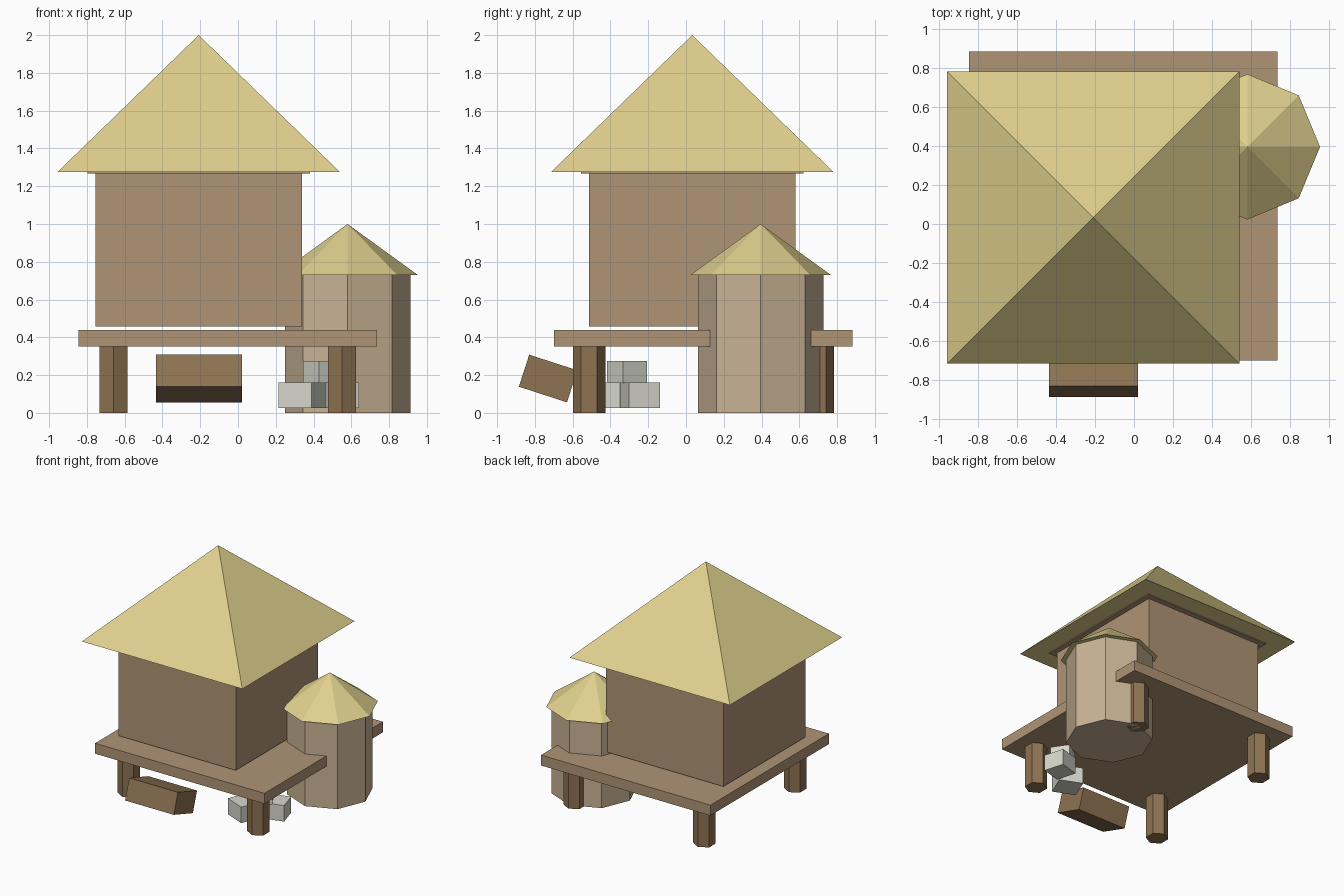
import bpy
from math import radians, sqrt

if "Cube" in bpy.data.objects:
    bpy.data.objects.remove(bpy.data.objects["Cube"])


def material(name, rgb):
    m = bpy.data.materials.new(name)
    m.diffuse_color = (*rgb, 1)
    m.use_nodes = True
    m.node_tree.nodes["Principled BSDF"].inputs["Base Color"].default_value = m.diffuse_color
    return m


THATCH = material("thatch", (0.74, 0.63, 0.27))
PLANK = material("plank", (0.43, 0.30, 0.18))
TIMBER = material("timber", (0.27, 0.17, 0.085))
CLAY = material("clay", (0.58, 0.45, 0.30))
STONE = material("stone", (0.68, 0.68, 0.61))


def finish(name, mat):
    o = bpy.context.object
    o.name = name
    o.data.materials.append(mat)
    return o


def box(name, mat, centre, size, rot=(0, 0, 0)):
    bpy.ops.mesh.primitive_cube_add(size=1, location=centre, rotation=[radians(a) for a in rot])
    o = finish(name, mat)
    o.scale = size
    return o


def cone(name, mat, sides, r1, r2, x, y, z0, z1, turn=0):
    bpy.ops.mesh.primitive_cone_add(vertices=sides, radius1=r1, radius2=r2, depth=z1 - z0,
                                    location=(x, y, (z0 + z1) / 2), rotation=(0, 0, radians(turn)))
    return finish(name, mat)


# House: walls, ceiling plate and pyramid roof
HX, HY = -0.208, 0.033
box("house_walls", PLANK, (HX, HY, 0.865), (1.094, 1.094, 0.815))
box("ceiling_plate", PLANK, (HX, HY, 1.275), (1.18, 1.18, 0.014))
cone("house_roof", THATCH, 4, 0.748 * sqrt(2), 0, HX, HY, 1.275, 2.0, 45)

# Platform on four hexagonal posts
PX, PY = -0.055, 0.092
box("platform", PLANK, (PX, PY, 0.396), (1.58, 1.58, 0.088))
for sx, xn in ((-1, "left"), (1, "right")):
    for sy, yn in ((-1, "front"), (1, "back")):
        cone(f"{yn}_{xn}_post", TIMBER, 6, 0.086, 0.086,
             PX + sx * 0.605, PY + sy * 0.605, 0, 0.353)

# Octagonal granary with pointed roof
cone("granary_wall", CLAY, 8, 0.332, 0.332, 0.58, 0.395, 0, 0.735)
cone("granary_roof", THATCH, 8, 0.372, 0, 0.58, 0.395, 0.73, 1.0)

# Tilted crate
box("crate", TIMBER, (-0.207, -0.73, 0.182), (0.454, 0.268, 0.178), (-18, 0, 0))

# Stack of three stone blocks
box("left_stone", STONE, (0.338, -0.388, 0.0925), (0.19, 0.19, 0.135), (0, 0, -23))
box("right_stone", STONE, (0.535, -0.243, 0.0925), (0.17, 0.17, 0.135), (0, 0, 16))
box("upper_stone", STONE, (0.45, -0.313, 0.2175), (0.153, 0.153, 0.117), (0, 0, 34))
